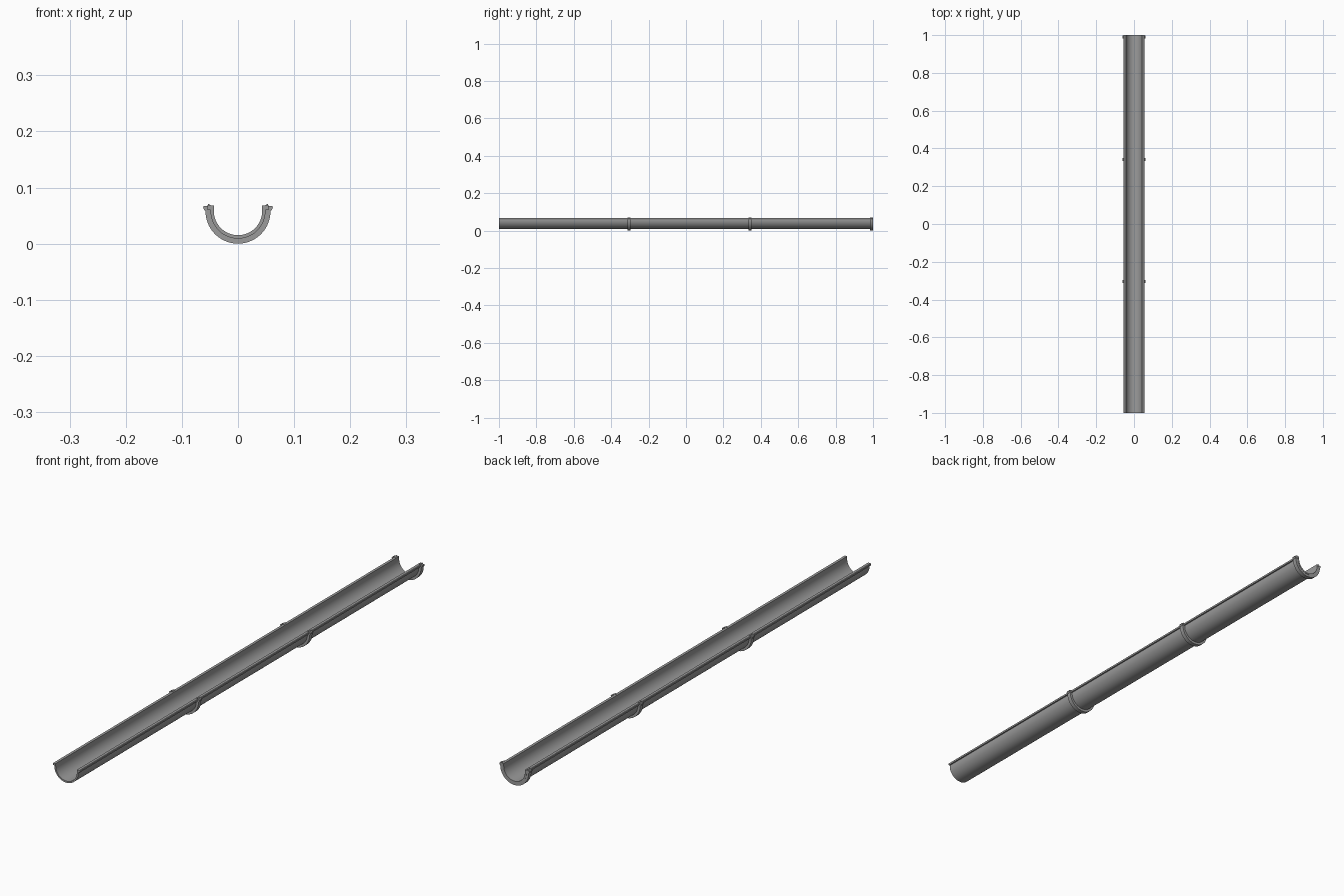
import bpy, bmesh, math

if "Cube" in bpy.data.objects:
    bpy.data.objects.remove(bpy.data.objects["Cube"], do_unlink=True)

grey = bpy.data.materials.new("zinc grey")
colour = (0.33, 0.33, 0.33, 1)
grey.diffuse_color = colour
grey.use_nodes = True
grey.node_tree.nodes["Principled BSDF"].inputs["Base Color"].default_value = colour

AXIS_Z = 0.058   # height of the half-round centre
RIM_TOP = 0.068


def arc(radius, steps):
    """Lower half circle from right to left in the xz plane."""
    return [(-radius * math.cos(math.pi * i / steps),
             AXIS_Z - radius * math.sin(math.pi * i / steps)) for i in range(steps + 1)]


def extrude_profile(name, profile, y0, y1):
    """Closed xz profile swept along y."""
    bm = bmesh.new()
    front = bm.faces.new([bm.verts.new((x, y0, z)) for x, z in profile])
    moved = bmesh.ops.extrude_face_region(bm, geom=[front], use_keep_orig=True)["geom"]
    verts = [g for g in moved if isinstance(g, bmesh.types.BMVert)]
    bmesh.ops.translate(bm, verts=verts, vec=(0, y1 - y0, 0))
    bmesh.ops.recalc_face_normals(bm, faces=bm.faces)
    bmesh.ops.triangulate(bm, faces=[f for f in bm.faces if len(f.verts) > 4])
    mesh = bpy.data.meshes.new(name)
    bm.to_mesh(mesh)
    bm.free()
    mesh.materials.append(grey)
    obj = bpy.data.objects.new(name, mesh)
    bpy.context.collection.objects.link(obj)
    bpy.ops.object.select_all(action='DESELECT')
    obj.select_set(True)
    bpy.context.view_layer.objects.active = obj
    bpy.ops.object.shade_smooth_by_angle(angle=math.radians(30))
    return obj


def half_round(inner, outer, steps, edge):
    """Outer arc, left edge shape, inner arc back, right edge shape."""
    right = [(x, z) for x, z in edge]
    left = [(-x, z) for x, z in edge]
    return arc(outer, steps) + right + arc(inner, steps)[::-1] + left[::-1]


# Gutter channel with an outward bead along both rims
bead = [(0.049, 0.060), (0.054, 0.060), (0.055, 0.062), (0.055, 0.066),
        (0.053, RIM_TOP), (0.043, RIM_TOP)]
extrude_profile("gutter_channel", half_round(0.043, 0.049, 40, bead), -1, 1)

# Support brackets wrapping the channel, with clips hooked over the rims
clip = [(0.060, 0.060), (0.062, 0.064), (0.061, 0.067), (0.055, 0.067),
        (0.053, 0.071), (0.049, 0.069), (0.049, 0.060)]
for label, y in (("front", -0.305), ("middle", 0.342), ("back", 0.991)):
    extrude_profile(label + "_bracket", half_round(0.0485, 0.058, 32, clip),
                    y - 0.008, y + 0.008)
